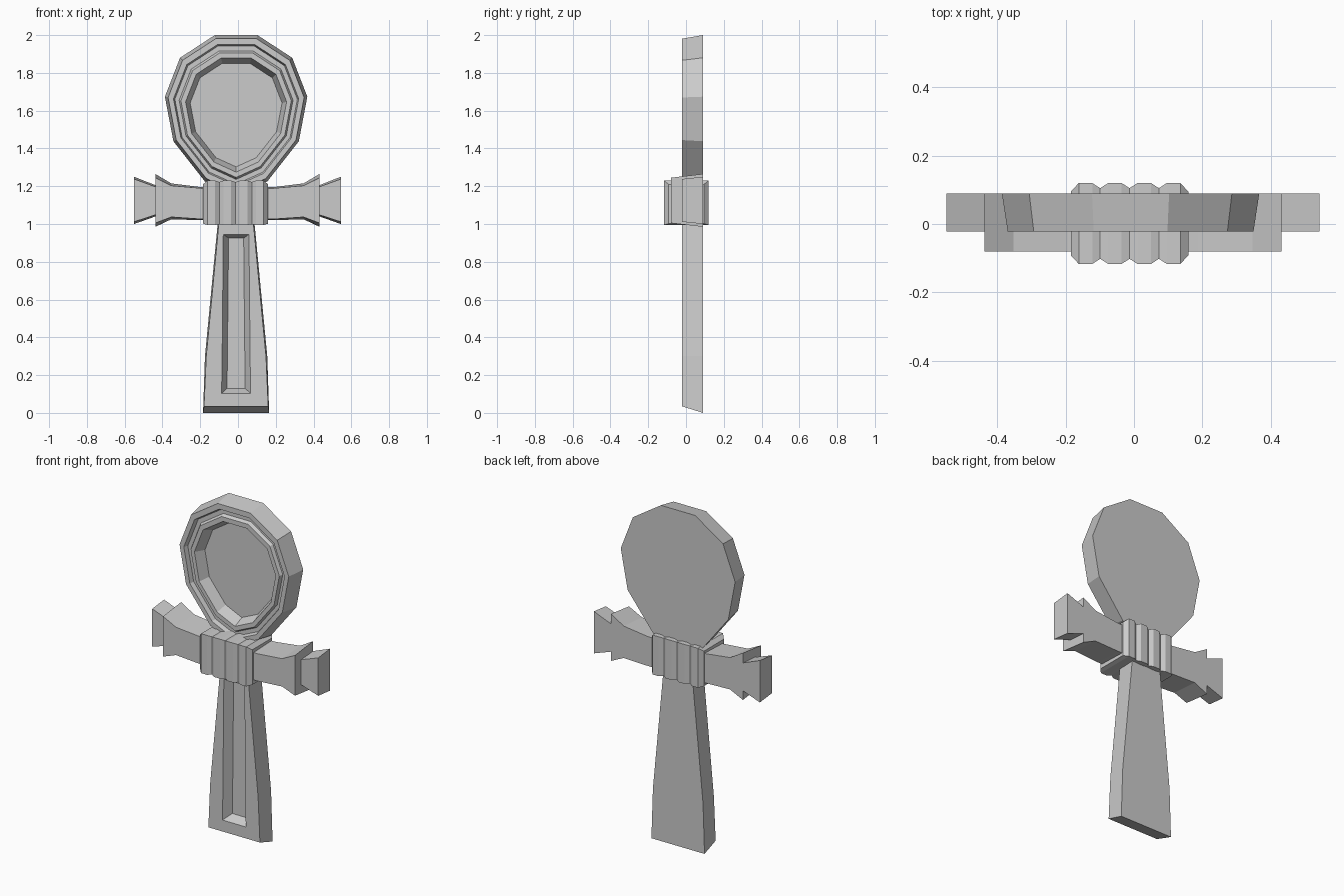
import bpy
import bmesh

cube = bpy.data.objects.get("Cube")
if cube:
    bpy.data.objects.remove(cube)

stone = bpy.data.materials.new("grey stone")
stone.use_nodes = True
stone.diffuse_color = (0.6, 0.6, 0.6, 1)
stone.node_tree.nodes["Principled BSDF"].inputs["Base Color"].default_value = (0.6, 0.6, 0.6, 1)

CX = -0.01            # centre line of the upright parts
BACK, FRONT = 0.09, -0.022


def loft(name, rings):
    """Skin matching rings of points and cap both ends."""
    bm = bmesh.new()
    loops = [[bm.verts.new(p) for p in ring] for ring in rings]
    n = len(loops[0])
    for a, b in zip(loops, loops[1:]):
        for i in range(n):
            j = (i + 1) % n
            bm.faces.new((a[i], a[j], b[j], b[i]))
    bm.faces.new(loops[0])
    bm.faces.new(loops[-1])
    bmesh.ops.recalc_face_normals(bm, faces=bm.faces)
    mesh = bpy.data.meshes.new(name)
    bm.to_mesh(mesh)
    bm.free()
    mesh.materials.append(stone)
    obj = bpy.data.objects.new(name, mesh)
    bpy.context.collection.objects.link(obj)
    return obj


def symmetric(half, y):
    """Closed outline from (half width, z) pairs, mirrored about the centre line."""
    right = [(CX + w, y, z) for w, z in half]
    left = [(CX - w, y, z) for w, z in reversed(half) if w > 0]
    return right + left


# Oval head: stepped rings sinking to a dished floor
outline = [(0.113, 2.0), (0.297, 1.88), (0.377, 1.674),
           (0.332, 1.438), (0.165, 1.225), (0, 1.15)]
MID = 1.58
steps = [(1, BACK), (0.955, FRONT), (0.88, FRONT), (0.86, 0.005), (0.8, 0.005),
         (0.775, FRONT + 0.008), (0.71, FRONT + 0.008), (0.645, 0.05)]
loft("oval_head", [symmetric([(w * s, MID + (z - MID) * s) for w, z in outline], y)
                   for s, y in steps])

# Tapered shaft with a sunken front panel
loft("shaft", [
    symmetric([(0.092, 1.06), (0.165, 0.3), (0.175, 0.0)], BACK),
    symmetric([(0.086, 1.06), (0.158, 0.3), (0.17, 0.035)], FRONT),
    symmetric([(0.068, 0.945), (0.074, 0.3), (0.077, 0.103)], FRONT),
    symmetric([(0.04, 0.925), (0.046, 0.3), (0.048, 0.13)], 0.03),
])


def arm_section(side, x, front, low, high, bevel):
    """Four-cornered section, slightly narrower at the front."""
    px = -0.003 + side * x
    return [(px, BACK, low), (px, BACK, high),
            (px, front, high - bevel), (px, front, low + bevel)]


for side, label in ((1, "left"), (-1, "right")):
    # Flared arm
    loft(label + "_arm", [arm_section(side, *s) for s in (
        (0.10, -0.08, 1.02, 1.195, 0.006),
        (0.19, -0.08, 1.02, 1.195, 0.006),
        (0.35, -0.08, 1.025, 1.215, 0.012),
        (0.435, -0.08, 0.985, 1.265, 0.02))])
    # Flared end cap
    loft(label + "_arm_end", [arm_section(side, *s) for s in (
        (0.42, FRONT, 1.045, 1.2, 0.008),
        (0.547, FRONT, 1.0, 1.25, 0.012))])

# Binding: four ribs wrapped round the crossing
BX, RIBS, WIDTH = -0.185, 4, 0.086
sections = []
for k in range(RIBS):
    start = BX + k * WIDTH
    sections += [(start, 0), (start + 0.27 * WIDTH, 1), (start + 0.73 * WIDTH, 1)]
sections.append((BX + RIBS * WIDTH, 0))


def band_section(i, x, crest):
    end = i in (0, len(sections) - 1)
    inset = 0 if crest else (0.025 if end else 0.015)
    lift = 0 if crest else (0.02 if end else 0.008)
    y0, y1 = -0.117 + inset, 0.12 - inset
    z0, z1 = 0.995 + lift / 3, 1.23 - lift
    return [(x, y0, z0), (x, y1, z0), (x, y1, z1), (x, y0, z1)]


loft("ribbed_binding", [band_section(i, x, c) for i, (x, c) in enumerate(sections)])
